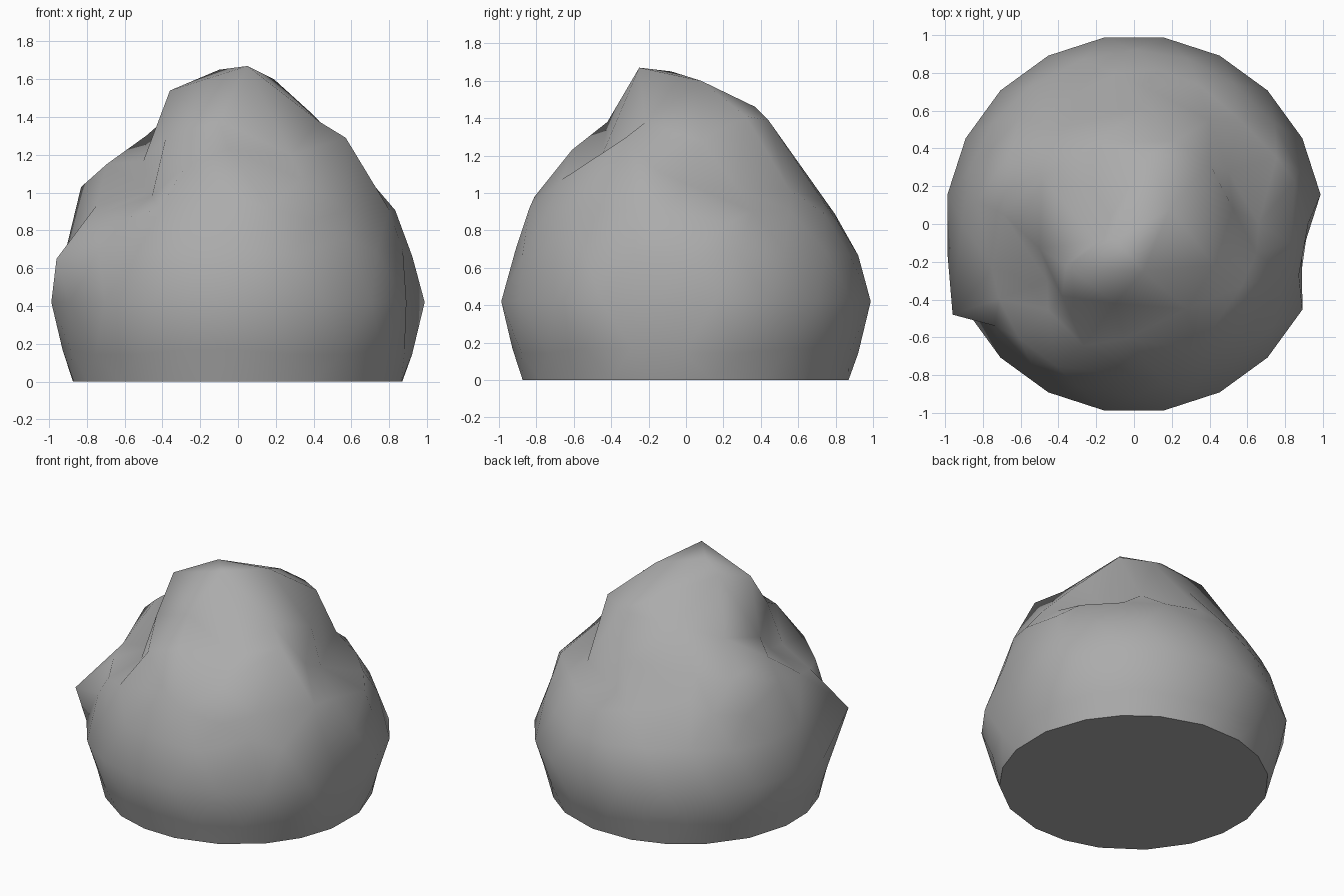
import bpy, bmesh, math
from mathutils import Vector, Matrix

if "Cube" in bpy.data.objects:
    bpy.data.objects.remove(bpy.data.objects["Cube"])

CENTRE = Vector((0, 0, 0.42))

# Ridges, peaks and hollows that pull the round boulder out of shape
FEATURES = [Vector(p) for p in (
    (0.05, -0.25, 1.67), (-0.10, -0.08, 1.65), (0.19, 0.08, 1.60),     # summit
    (-0.36, -0.22, 1.54), (-0.20, -0.09, 1.55), (0.08, 0.37, 1.46),    # shoulders
    (0.40, 0.32, 1.41), (0.22, 0.44, 1.39), (-0.15, 0.20, 1.50),
    (0.57, -0.33, 1.29), (0.46, -0.50, 1.15), (0.80, -0.27, 0.91),     # right ridge
    (0.57, -0.69, 0.76), (0.85, 0.23, 0.84),
    (0.28, -0.45, 1.20), (0.50, 0.28, 1.02), (0.66, 0.00, 1.05),       # hollows
    (0.40, 0.55, 1.02), (-0.46, -0.30, 1.01), (-0.50, -0.13, 1.17),
    (0.89, -0.15, 0.42),
    (-0.96, -0.48, 0.65), (-0.75, -0.24, 0.93), (-0.83, 0.12, 1.03),   # left ridge
    (-0.65, 0.39, 1.11),
    (0.00, -0.81, 0.98), (-0.05, -0.61, 1.23), (-0.10, -0.42, 1.38),   # front face
    (0.05, 0.73, 0.96), (0.05, 0.61, 1.15), (-0.45, 0.60, 0.98),       # back face
)]

bm = bmesh.new()
bmesh.ops.create_icosphere(bm, subdivisions=3, radius=1.0,
                           matrix=Matrix.Rotation(math.radians(9), 4, 'Z'))
dirs = {v: v.co.normalized() for v in bm.verts}
targets = [((p - CENTRE).normalized(), (p - CENTRE).length, p) for p in FEATURES]

# Blend the radial offsets over the upper half
for v, d in dirs.items():
    total, radius = 1.0, 1.0
    if d.z > 0.1:
        for t, r, _ in targets:
            w = (0.3 / max((d - t).length, 0.05)) ** 4
            total += w
            radius += w * r
    v.co = CENTRE + d * (radius / total)

# Land the nearest free corner exactly on each feature
used = set()
for t, _, p in targets:
    v = min((q for q in bm.verts if q not in used), key=lambda q: (dirs[q] - t).length)
    if (dirs[v] - t).length < 0.22:
        v.co = p
        used.add(v)

# Straight flanks: widest at mid height, narrowing to the flat base and shoulders
for v in bm.verts:
    v.co.z = v.co.z if v.co.z > 0.06 else 0.0
    r, z = v.co.xy.length, v.co.z
    if v in used or r < 0.8 or z > 0.9:
        continue
    want = 0.88 + 0.12 * z / 0.42 if z < 0.42 else 1.0 - 0.18 * (z - 0.42) / 0.56
    if z < 0.01 or r > want:
        v.co.xy *= want / r
bmesh.ops.recalc_face_normals(bm, faces=bm.faces)

mesh = bpy.data.meshes.new("boulder")
bm.to_mesh(mesh)
bm.free()
boulder = bpy.data.objects.new("boulder", mesh)
bpy.context.collection.objects.link(boulder)
stone = bpy.data.materials.new("dark_stone")
stone.diffuse_color = (0.41, 0.41, 0.41, 1)
stone.use_nodes = True
stone.node_tree.nodes["Principled BSDF"].inputs["Base Color"].default_value = stone.diffuse_color
mesh.materials.append(stone)
bpy.context.view_layer.objects.active = boulder
boulder.select_set(True)
bpy.ops.object.shade_smooth_by_angle(angle=math.radians(60))
